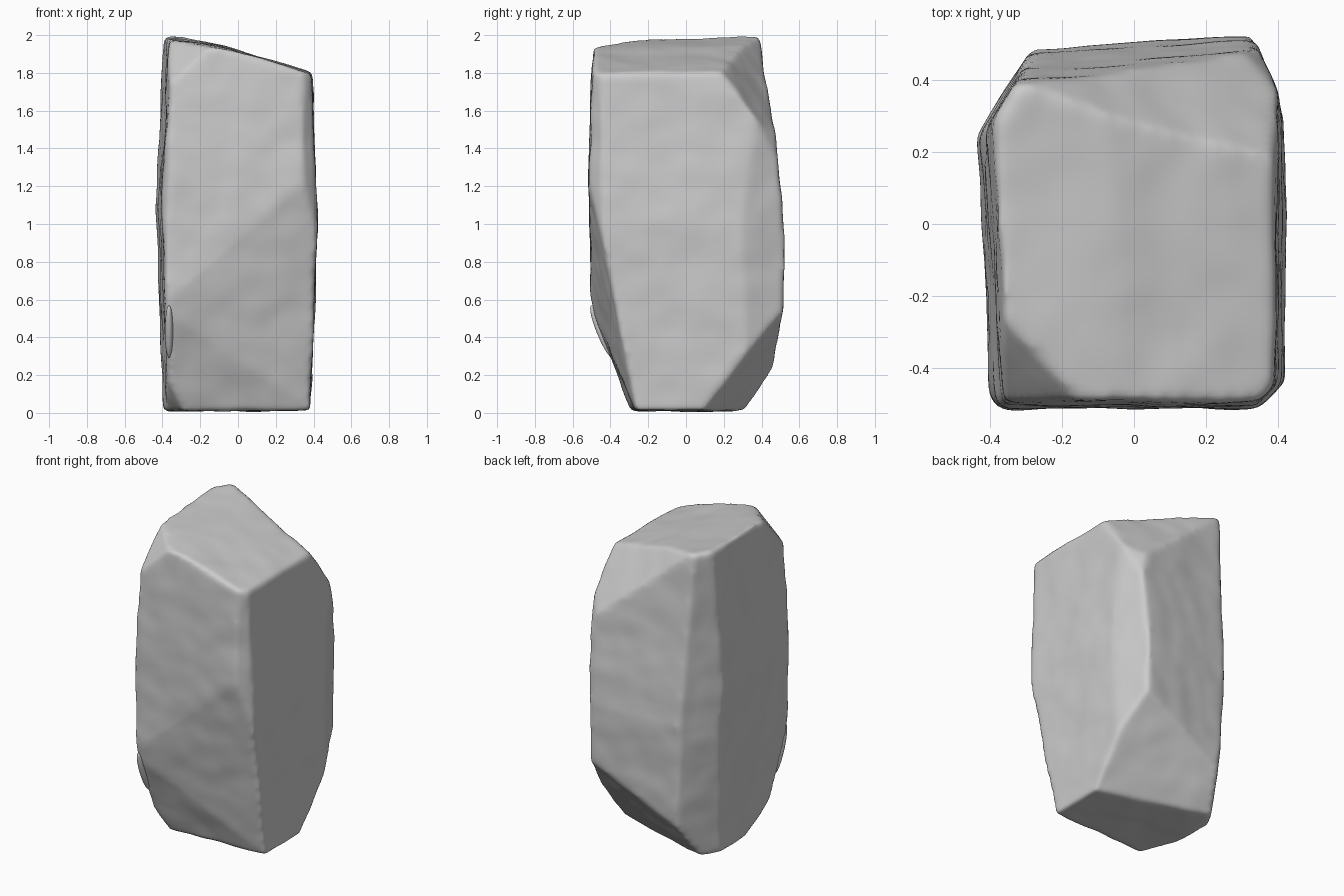
import bpy, bmesh
from math import radians, sin, cos
from mathutils import Vector, noise

if "Cube" in bpy.data.objects:
    bpy.data.objects.remove(bpy.data.objects["Cube"])

stone = bpy.data.materials.new("grey stone")
stone.use_nodes = True
grey = (0.6, 0.6, 0.6, 1)
stone.diffuse_color = grey
stone.node_tree.nodes["Principled BSDF"].inputs["Base Color"].default_value = grey


def cut(bm, point, heading, tilt):
    """Slice off all beyond a plane that faces a compass heading, tilted up or down."""
    a, t = radians(heading), radians(tilt)
    normal = Vector((cos(t) * cos(a), cos(t) * sin(a), sin(t)))
    geom = bm.verts[:] + bm.edges[:] + bm.faces[:]
    result = bmesh.ops.bisect_plane(bm, geom=geom, plane_co=point, plane_no=normal,
                                    clear_outer=True)
    rim = [e for e in result["geom_cut"] if isinstance(e, bmesh.types.BMEdge)]
    if rim:
        bmesh.ops.contextual_create(bm, geom=rim)


def make_object(bm, name):
    bmesh.ops.recalc_face_normals(bm, faces=bm.faces)
    mesh = bpy.data.meshes.new(name)
    bm.to_mesh(mesh)
    bm.free()
    obj = bpy.data.objects.new(name, mesh)
    bpy.context.collection.objects.link(obj)
    return obj


# Block split into flat facets
bm = bmesh.new()
bmesh.ops.create_cube(bm, size=4)

# Base and sloping top in two planes
cut(bm, (0, 0, 0.01), 0, -90)
cut(bm, (0.4, 0, 1.8), -3, 73)
cut(bm, (-0.1, 0, 1.945), -10, 81)

# Four bowed walls: each has a lower and an upper half
for point, heading, lower, upper in (
    ((0.42, 0, 1), 0, -2, 2),
    ((-0.425, 0, 1.1), 183, -2, 3),
    ((0, -0.515, 1.3), -90, -1, 2),
    ((0, 0.505, 0.9), 94, -2, 5),
):
    cut(bm, point, heading, lower)
    cut(bm, point, heading, upper)

# Upright corner chamfers
for point, heading, tilt in (
    ((0.34, 0.5, 1), 21, -1),
    ((-0.3, 0.47, 0.8), 148, -4),
    ((-0.3, 0.47, 0.8), 148, 1),
    ((0.35, -0.515, 1), -43, 1),
    ((-0.37, -0.515, 1), 216, 1),
):
    cut(bm, point, heading, tilt)

# Front taper and front foot
cut(bm, (0.4, -0.5, 1.2), -81, -11)
cut(bm, (-0.4, -0.3, 0.03), -88, -21)

# Sheared corners: lower back, upper back, its blunted edge, upper front, lower front
cut(bm, (0.4, 0.1, 0.02), 73, -36)
cut(bm, (0.4, 0.2, 1.78), 64, 34)
cut(bm, (0.4, 0.39, 1.5), 50, 14)
cut(bm, (-0.38, -0.5, 1.72), 228, 36)
cut(bm, (-0.39, -0.32, 0.18), 202, -32)
rock = make_object(bm, "rock")

# Even surface with softened edges
remesh = rock.modifiers.new("remesh", "REMESH")
remesh.mode = "VOXEL"
remesh.voxel_size = 0.018
soften = rock.modifiers.new("soften", "SMOOTH")
soften.factor = 0.5
soften.iterations = 8
bpy.context.view_layer.objects.active = rock
for modifier in ("remesh", "soften"):
    bpy.ops.object.modifier_apply(modifier=modifier)

# Weathered bumps
bm = bmesh.new()
bm.from_mesh(rock.data)
bm.normal_update()
shifts = []
for v in bm.verts:
    broad = noise.noise(v.co * 4)
    fine = noise.noise(v.co * 8)
    shifts.append(v.normal * (0.008 * broad + 0.004 * fine))
for v, shift in zip(bm.verts, shifts):
    v.co += shift
bm.to_mesh(rock.data)
bm.free()

# Thin chip clinging to the lower front corner
bm = bmesh.new()
bmesh.ops.create_icosphere(bm, subdivisions=3, radius=1)
for v in bm.verts:
    x, y, z = v.co
    v.co = Vector((-0.365 + 0.022 * x, -0.445 + 0.03 * y - 0.055 * z, 0.43 + 0.14 * z))
chip = make_object(bm, "chip")

# Colour and smooth shading
for obj in (rock, chip):
    obj.data.materials.clear()
    obj.data.materials.append(stone)
    obj.data.shade_smooth()
